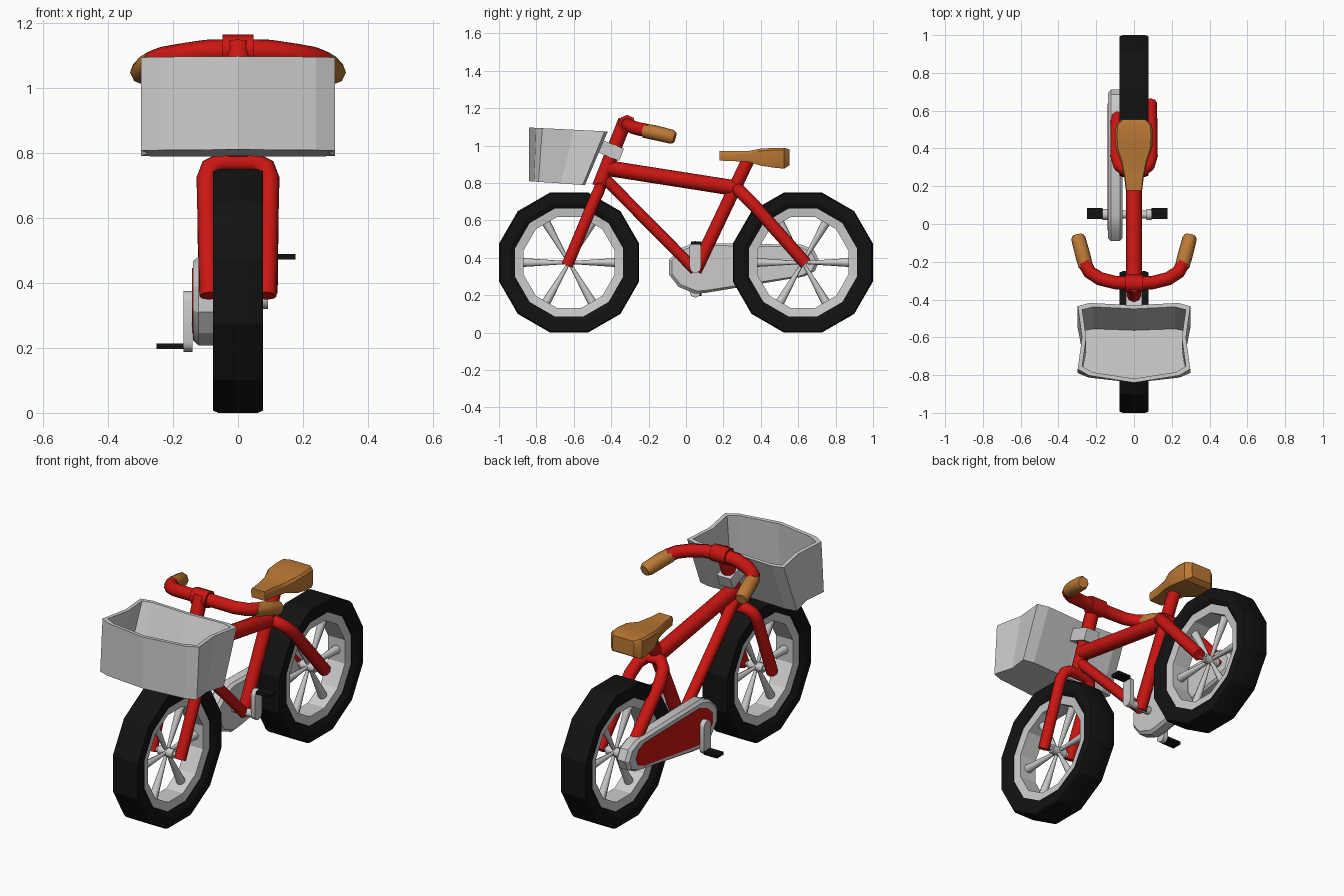
import bpy, bmesh
from math import sin, cos, pi, radians
from mathutils import Vector

if "Cube" in bpy.data.objects:
    bpy.data.objects.remove(bpy.data.objects["Cube"])


def material(name, rgb):
    m = bpy.data.materials.new(name)
    m.diffuse_color = (*rgb, 1)
    m.use_nodes = True
    m.node_tree.nodes["Principled BSDF"].inputs["Base Color"].default_value = m.diffuse_color
    return m


RED = material("red_paint", (0.6, 0.008, 0.006))
BLACK = material("black_rubber", (0.006, 0.006, 0.006))
BROWN = material("brown_leather", (0.5, 0.19, 0.035))


def finish(ob, mat, smooth):
    if mat:
        ob.data.materials.clear()
        ob.data.materials.append(mat)
    if smooth:
        bpy.ops.object.select_all(action='DESELECT')
        bpy.context.view_layer.objects.active = ob
        ob.select_set(True)
        bpy.ops.object.shade_smooth_by_angle(angle=radians(smooth))
    return ob


def loft(name, rings, mat=None, loop=False, smooth=0):
    """Skin a list of point rings; cap the ends, or join last to first."""
    bm = bmesh.new()
    vs = [[bm.verts.new(p) for p in ring] for ring in rings]
    n = len(vs[0])
    pairs = list(zip(vs, vs[1:] + vs[:1])) if loop else list(zip(vs, vs[1:]))
    for a, b in pairs:
        for i in range(n):
            j = (i + 1) % n
            bm.faces.new((a[i], a[j], b[j], b[i]))
    if not loop:
        bm.faces.new(vs[0])
        bm.faces.new(vs[-1])
    bmesh.ops.recalc_face_normals(bm, faces=bm.faces)
    me = bpy.data.meshes.new(name)
    bm.to_mesh(me)
    bm.free()
    ob = bpy.data.objects.new(name, me)
    bpy.context.collection.objects.link(ob)
    return finish(ob, mat, smooth)


def tube(name, pts, r, mat=None, radii=None, res=2):
    """Round capped tube through the points."""
    cu = bpy.data.curves.new(name, 'CURVE')
    cu.dimensions = '3D'
    cu.bevel_depth = r
    cu.bevel_resolution = res
    cu.use_fill_caps = True
    sp = cu.splines.new('POLY')
    sp.points.add(len(pts) - 1)
    for i, p in enumerate(pts):
        sp.points[i].co = (*p, 1)
        sp.points[i].radius = radii[i] if radii else 1
    ob = bpy.data.objects.new(name, cu)
    bpy.context.collection.objects.link(ob)
    bpy.ops.object.select_all(action='DESELECT')
    bpy.context.view_layer.objects.active = ob
    ob.select_set(True)
    bpy.ops.object.convert(target='MESH')
    return finish(bpy.context.object, mat, 50)


def box(name, loc, size, mat=None, tilt=0):
    bpy.ops.mesh.primitive_cube_add(size=1, location=loc, rotation=(tilt, 0, 0))
    ob = bpy.context.object
    ob.name = name
    ob.scale = size
    return finish(ob, mat, 0)


def plate(name, outline, x0, x1, mat=None, smooth=0):
    """Extrude a (y, z) outline along x."""
    return loft(name, [[(x, y, z) for y, z in outline] for x in (x0, x1)], mat, smooth=smooth)


def shrink(outline, f, c):
    return [(c[0] + (y - c[0]) * f[0], c[1] + (z - c[1]) * f[1]) for y, z in outline]


def mirrored(pts):
    return [(-x, y, z) for x, y, z in pts]


# wheels: 12-sided tyre and rim, six tapered spokes, hub and axle
def revolve(name, profile, cy, cz, mat=None, smooth=0, n=12):
    k = 1 / cos(pi / n)
    rings = []
    for i in range(n):
        a = 2 * pi * (i + 0.5) / n
        rings.append([(x, cy + r * k * cos(a), cz + r * k * sin(a)) for x, r in profile])
    return loft(name, rings, mat, loop=True, smooth=smooth)


TYRE = [(-0.062, 0.288), (-0.077, 0.315), (-0.077, 0.368), (-0.06, 0.375),
        (0.06, 0.375), (0.077, 0.368), (0.077, 0.315), (0.062, 0.288)]
RIM = [(-0.06, 0.295), (-0.052, 0.243), (0.052, 0.243), (0.06, 0.295)]
for side, cy in (("front", -0.625), ("rear", 0.625)):
    c = Vector((0, cy, 0.375))
    revolve(side + "_tyre", TYRE, cy, 0.375, BLACK, 25)
    revolve(side + "_rim", RIM, cy, 0.375)
    tube(side + "_hub", [(-0.045, cy, 0.375), (0.045, cy, 0.375)], 0.025)
    tube(side + "_axle", [(-0.1, cy, 0.375), (0.1, cy, 0.375)], 0.014)
    for i in range(6):
        d = Vector((0, cos(i * pi / 3), sin(i * pi / 3)))
        tube(f"{side}_spoke_{i + 1}", [c + d * 0.015, c + d * 0.25], 0.024, None, [0.35, 1])

# frame tubes
tube("steering_tube", [(0, -0.465, 0.78), (0, -0.325, 1.135)], 0.038, RED)
tube("top_tube", [(0, -0.42, 0.88), (0, 0.28, 0.77)], 0.042, RED)
tube("down_tube", [(0, -0.44, 0.83), (0, 0.05, 0.335)], 0.03, RED)
tube("seat_tube", [(0, 0.05, 0.33), (0, 0.335, 0.93)], 0.035, RED)

# fork and rear stays, each a bent hoop over its wheel
leg = [(0.088, -0.635, 0.36), (0.097, -0.485, 0.72), (0.085, -0.468, 0.755), (0.05, -0.462, 0.772)]
tube("front_fork", leg + mirrored(leg[::-1]), 0.031, RED)
stay = [(0.088, 0.64, 0.37), (0.092, 0.36, 0.685), (0.078, 0.31, 0.735), (0.04, 0.28, 0.765)]
tube("rear_stays", stay + mirrored(stay[::-1]), 0.034, RED)

# handlebar, clamp and grips
half = [(0.262, -0.205, 1.08), (0.235, -0.255, 1.09), (0.18, -0.29, 1.1), (0.1, -0.31, 1.112)]
tube("handlebar", half + [(0, -0.315, 1.115)] + mirrored(half[::-1]), 0.036, RED)
tube("handlebar_clamp", [(-0.047, -0.315, 1.117), (0.047, -0.315, 1.117)], 0.047, RED)
for side, s in (("left", -1), ("right", 1)):
    tube(side + "_grip", [(s * 0.255, -0.225, 1.08), (s * 0.27, -0.17, 1.07),
                          (s * 0.295, -0.075, 1.047), (s * 0.298, -0.06, 1.043)],
         0.04, BROWN, [0.95, 1, 0.95, 0.75])

# seat: sections from nose to back (y, half width, bottom z, top z)
SEAT = [(0.178, 0.043, 0.92, 0.97), (0.25, 0.052, 0.917, 0.97), (0.33, 0.07, 0.914, 0.97),
        (0.40, 0.096, 0.893, 0.984), (0.47, 0.1, 0.882, 0.988), (0.525, 0.095, 0.877, 0.988),
        (0.553, 0.065, 0.895, 0.98)]
loft("seat", [[(-w * 0.93, y, b), (w * 0.93, y, b), (w, y, b + 0.02), (w, y, t - 0.012),
               (w * 0.9, y, t), (-w * 0.9, y, t), (-w, y, t - 0.012), (-w, y, b + 0.02)]
              for y, w, b, t in SEAT], BROWN, smooth=25)

# basket: open tub whose back wall slopes forward toward the floor
RIGHT = [(0.24, -0.802), (0.298, -0.768), (0.275, -0.6), (0.298, -0.435), (0.235, -0.418)]
OUT = [(0, -0.84)] + RIGHT + [(0, -0.43)] + [(-x, y) for x, y in RIGHT[::-1]]
INN = [(x * 0.92, -0.625 + (y + 0.625) * 0.9) for x, y in OUT]


def top_edge(o):
    return [(x, y, 1.097 - 0.05 * (y + 0.84)) for x, y in o]


def floor_edge(o, lift):
    return [(x, -0.84 + (y + 0.84) * 0.71, 0.81 - 0.05 * (y + 0.84) + lift) for x, y in o]


loft("basket", [floor_edge(OUT, 0), top_edge(OUT), top_edge(INN), floor_edge(INN, 0.025)])
box("basket_bracket", (0, -0.405, 0.975), (0.085, 0.13, 0.07), None, radians(-22))

# chain guard on the left, with red cover panel
GUARD = [(-0.09, 0.31), (-0.09, 0.39), (-0.03, 0.45), (0.04, 0.48), (0.62, 0.47), (0.685, 0.44),
         (0.712, 0.385), (0.69, 0.33), (0.63, 0.30), (0.10, 0.212), (0.05, 0.208), (-0.04, 0.245)]
inset = shrink(GUARD, (0.96, 0.9), (0.28, 0.355))
loft("chain_guard", [[(x, y, z) for y, z in o] for x, o in
                     ((-0.06, inset), (-0.075, GUARD), (-0.122, GUARD), (-0.138, inset))], smooth=25)
panel = shrink(GUARD, (0.84, 0.74), (0.25, 0.35))
plate("chain_guard_panel", panel, -0.13, -0.141, RED)

# cranks and pedals, right one up and left one down
tube("crank_axle", [(-0.165, 0.05, 0.345), (0.09, 0.05, 0.345)], 0.022)
for side, x0, x1, za, zb, px in (("right", 0.066, 0.092, 0.35, 0.46, 0.135),
                                 ("left", -0.168, -0.14, 0.218, 0.345, -0.208)):
    arm = [(0.05 + 0.03 * cos(pi * i / 6), zb + 0.03 * sin(pi * i / 6)) for i in range(7)]
    arm += [(0.05 - 0.03 * cos(pi * i / 6), za - 0.03 * sin(pi * i / 6)) for i in range(7)]
    plate(side + "_crank", arm, x0, x1, smooth=35)
    pz = 0.48 if side == "right" else 0.205
    box(side + "_pedal", (px, 0.055, pz), (0.084, 0.058, 0.016), BLACK)
